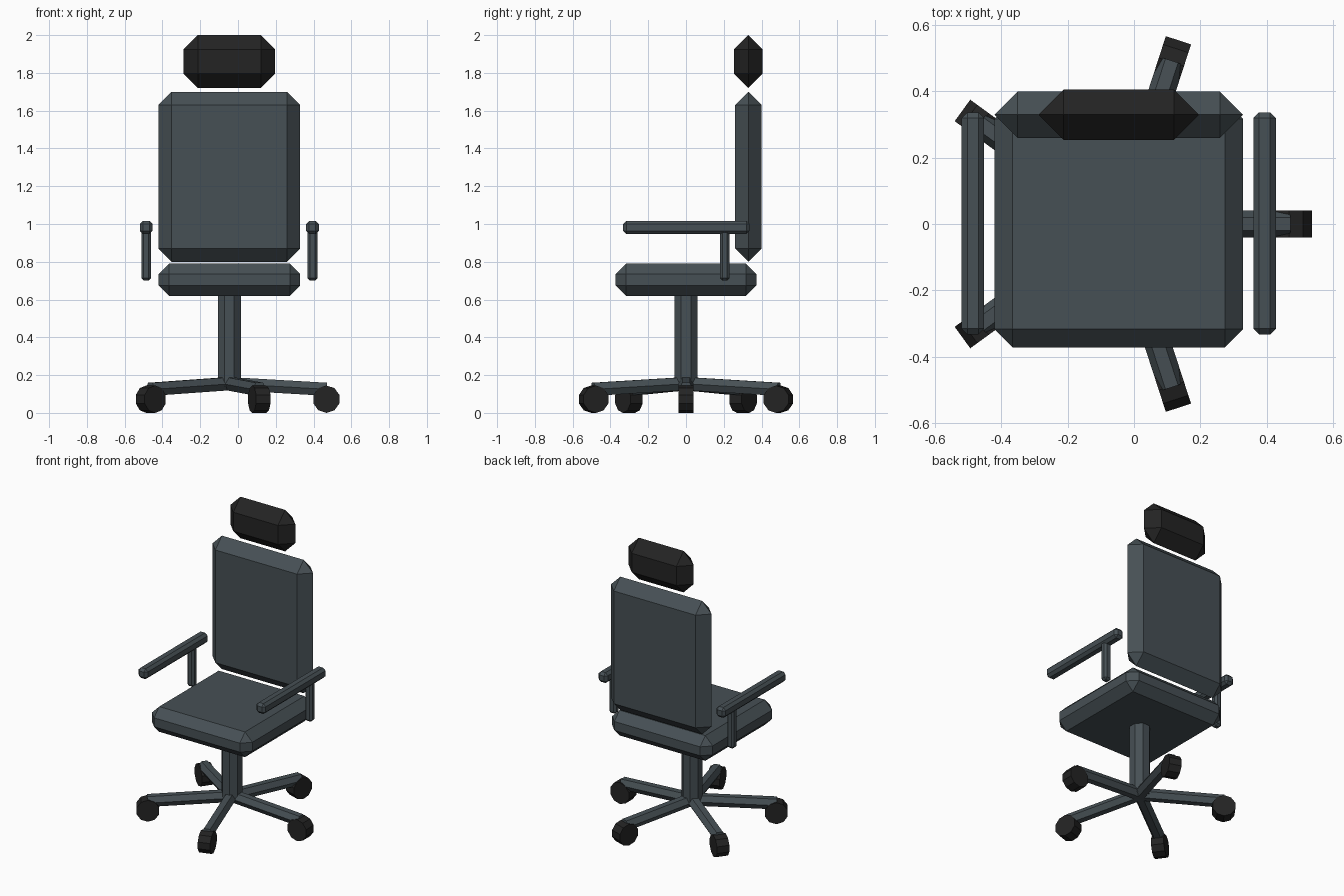
import bpy, bmesh, math
from mathutils import Vector, Matrix

if "Cube" in bpy.data.objects:
    bpy.data.objects.remove(bpy.data.objects["Cube"])

CX = -0.046  # chair axis, offset because the five-star base is asymmetric in x


def material(name, rgb):
    m = bpy.data.materials.new(name)
    m.diffuse_color = (*rgb, 1)
    m.use_nodes = True
    m.node_tree.nodes["Principled BSDF"].inputs["Base Color"].default_value = m.diffuse_color
    return m


SLATE = material("slate grey", (0.062, 0.080, 0.090))
BLACK = material("soft black", (0.017, 0.017, 0.017))


def finish(name, bm, mat):
    bmesh.ops.recalc_face_normals(bm, faces=bm.faces)
    me = bpy.data.meshes.new(name)
    bm.to_mesh(me)
    bm.free()
    me.materials.append(mat)
    ob = bpy.data.objects.new(name, me)
    bpy.context.collection.objects.link(ob)
    return ob


def chamfer_box(name, center, size, b, mat):
    """Box with every edge and corner cut once by b."""
    h = Vector(size) / 2
    bm = bmesh.new()
    for axis in range(3):
        for sx in (-1, 1):
            for sy in (-1, 1):
                for sz in (-1, 1):
                    p = [s * (h[i] - (0 if i == axis else b))
                         for i, s in enumerate((sx, sy, sz))]
                    bm.verts.new(Vector(p) + Vector(center))
    bmesh.ops.remove_doubles(bm, verts=bm.verts, dist=0.0005)
    bmesh.ops.convex_hull(bm, input=bm.verts)
    bmesh.ops.dissolve_limit(bm, angle_limit=0.02, verts=bm.verts, edges=bm.edges)
    return finish(name, bm, mat)


def prism(name, a, b, r, sides, turn, mat):
    """Flat-sided cylinder from a to b; turn = angle of the first corner from up."""
    a, b = Vector(a), Vector(b)
    d = (b - a).normalized()
    up = Vector((0, 0, 1)) if abs(d.z) < 0.9 else Vector((0, 1, 0))
    side = d.cross(up).normalized()
    up = side.cross(d)
    bm = bmesh.new()
    rings = []
    for c in (a, b):
        rings.append([bm.verts.new(c + r * (math.cos(t) * up + math.sin(t) * side))
                      for t in (turn + 2 * math.pi * i / sides for i in range(sides))])
    for ring in rings:
        bm.faces.new(ring)
    for i in range(sides):
        j = (i + 1) % sides
        bm.faces.new((rings[0][i], rings[0][j], rings[1][j], rings[1][i]))
    return finish(name, bm, mat)


# Cushions
chamfer_box("seat", (CX, 0, 0.705), (0.75, 0.744, 0.17), 0.055, SLATE)
chamfer_box("backrest", (CX, 0.33, 1.25), (0.75, 0.14, 0.90), 0.07, SLATE)
chamfer_box("headrest", (CX, 0.33, 1.86), (0.485, 0.152, 0.28), 0.076, BLACK)

# Armrests
for s, label in ((-1, "left"), (1, "right")):
    x = CX + s * 0.44
    chamfer_box(label + "_armrest", (x, 0.002, 0.982), (0.068, 0.67, 0.07), 0.017, SLATE)
    chamfer_box(label + "_arm_post", (x, 0.205, 0.835), (0.052, 0.05, 0.27), 0.013, SLATE)

# Column
prism("column", (CX, 0, 0.14), (CX, 0, 0.65), 0.066, 8, math.pi / 8, SLATE)

# Five-star base with wheels
for i in range(5):
    ang = math.radians(72 * i)
    out = Vector((math.cos(ang), math.sin(ang), 0))
    tan = Vector((-out.y, out.x, 0))
    hub = Vector((CX, 0, 0.155))
    end = Vector((CX, 0, 0.125)) + out * 0.516
    prism(f"base_leg_{i + 1}", hub, end, 0.04, 6, math.pi / 6, SLATE)
    c = Vector((CX, 0, 0.0725)) + out * 0.514
    prism(f"wheel_{i + 1}", c - tan * 0.04, c + tan * 0.04, 0.0725, 10, 0, BLACK)
